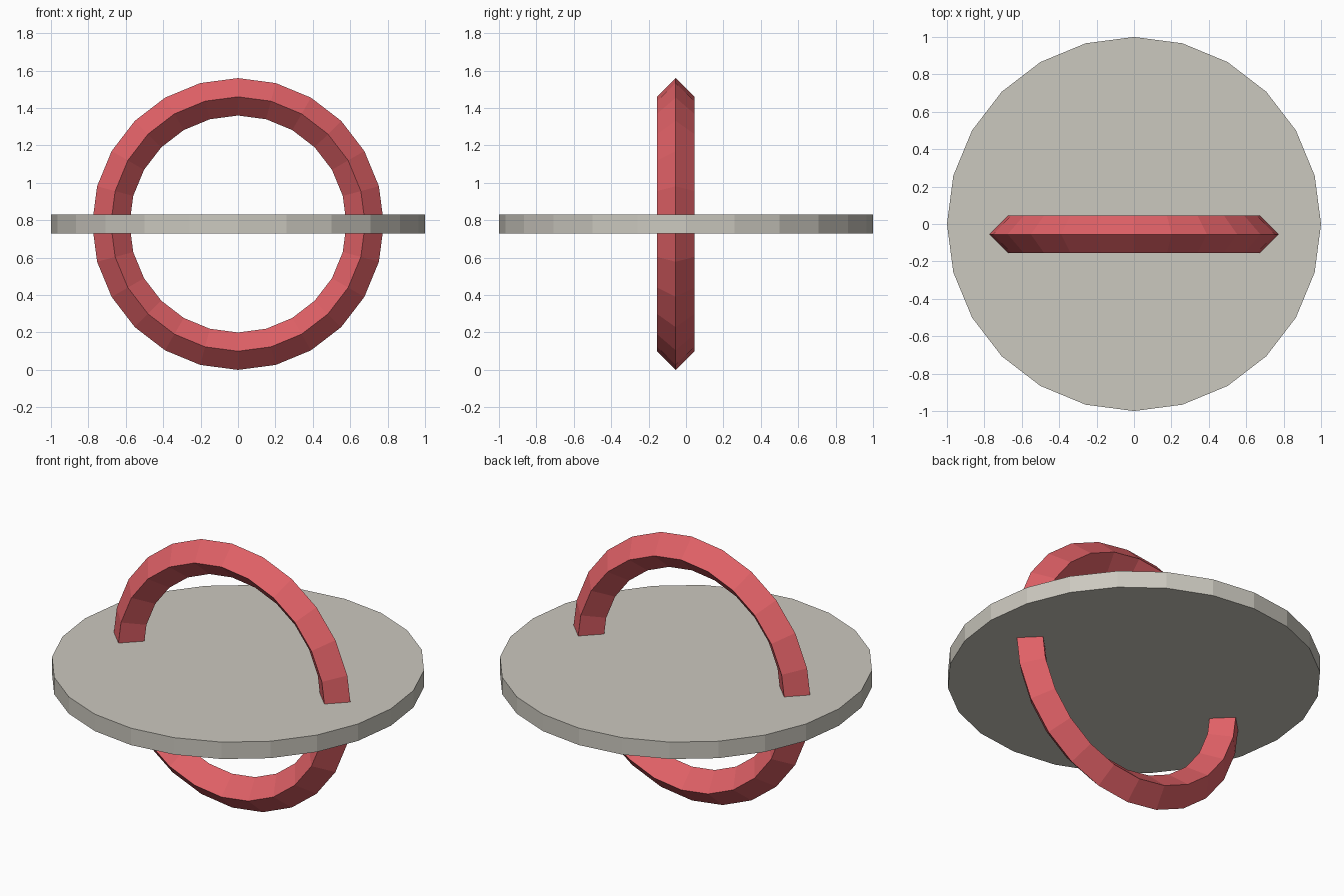
import bpy
import math

cube = bpy.data.objects.get("Cube")
if cube:
    bpy.data.objects.remove(cube, do_unlink=True)

CENTRE_Z = 0.78


def make_material(name, colour):
    mat = bpy.data.materials.new(name)
    mat.use_nodes = True
    mat.diffuse_color = colour
    mat.node_tree.nodes["Principled BSDF"].inputs["Base Color"].default_value = colour
    return mat


def finish(name, mat):
    obj = bpy.context.object
    obj.name = name
    obj.data.name = name
    obj.data.materials.append(mat)
    bpy.ops.object.shade_flat()
    return obj


grey = make_material("warm grey", (0.60, 0.58, 0.52, 1))
red = make_material("soft red", (0.75, 0.12, 0.135, 1))

# Flat horizontal disc
bpy.ops.mesh.primitive_cylinder_add(vertices=24, radius=1, depth=0.1,
                                    location=(0, 0, CENTRE_Z))
finish("disc", grey)

# Upright ring with a diamond section, passing through the disc
bpy.ops.mesh.primitive_torus_add(major_segments=24, minor_segments=4,
                                 major_radius=0.68, minor_radius=0.1,
                                 location=(0, -0.055, CENTRE_Z),
                                 rotation=(math.pi / 2, 0, 0))
finish("ring", red)
